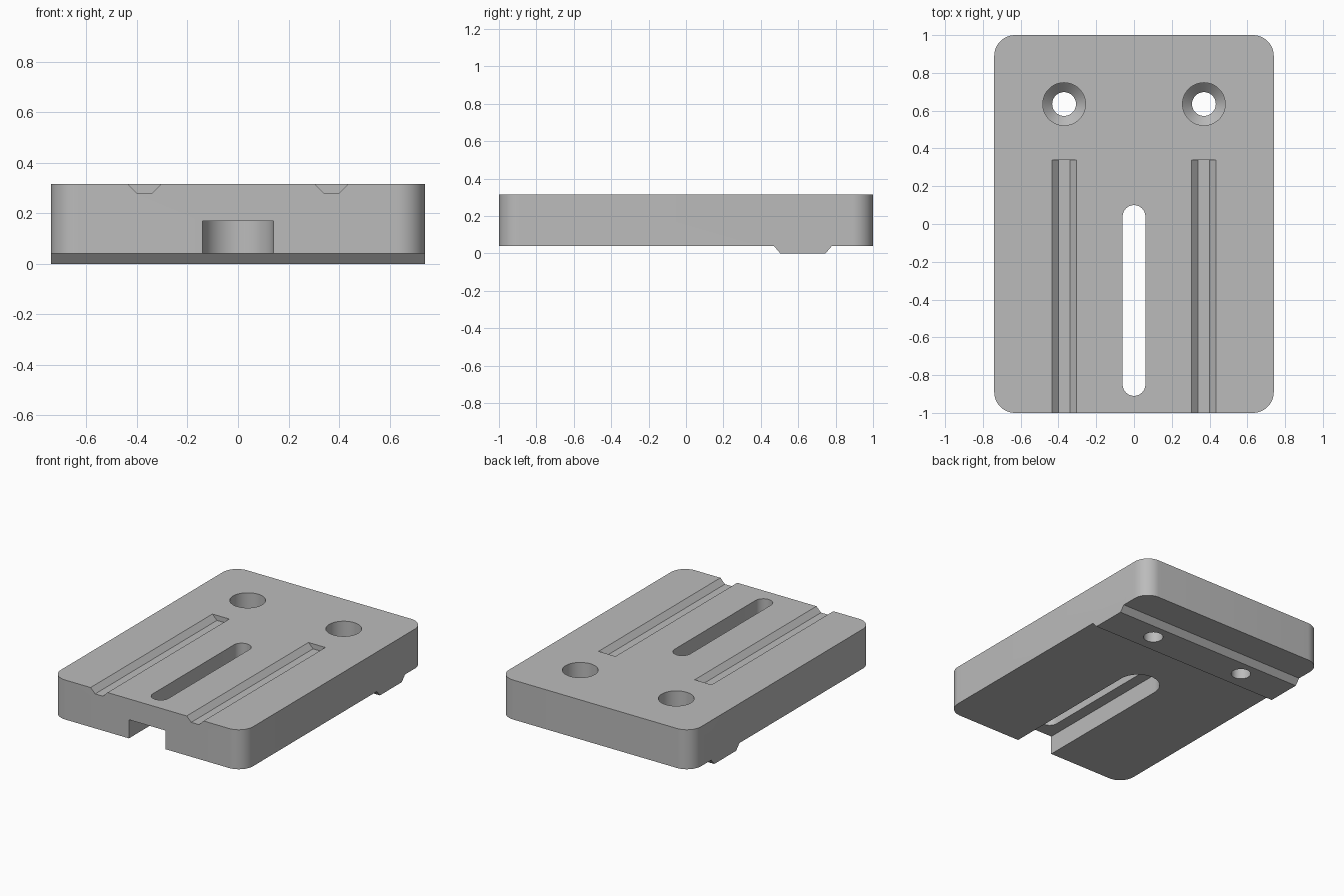
import bpy, math
from mathutils import Matrix

cube = bpy.data.objects.get("Cube")
if cube:
    bpy.data.objects.remove(cube, do_unlink=True)

grey = bpy.data.materials.new("machined grey")
grey.use_nodes = True
grey.diffuse_color = (0.5, 0.5, 0.5, 1)
grey.node_tree.nodes["Principled BSDF"].inputs["Base Color"].default_value = (0.5, 0.5, 0.5, 1)


def loft(name, rings):
    """Closed solid through rings of equal point count."""
    n = len(rings[0])
    verts = [p for ring in rings for p in ring]
    faces = [list(range(n))[::-1], [len(verts) - n + i for i in range(n)]]
    for r in range(len(rings) - 1):
        for i in range(n):
            j = (i + 1) % n
            faces.append([r * n + i, r * n + j, r * n + n + j, r * n + n + i])
    mesh = bpy.data.meshes.new(name)
    mesh.from_pydata(verts, [], faces)
    mesh.materials.append(grey)
    obj = bpy.data.objects.new(name, mesh)
    bpy.context.collection.objects.link(obj)
    return obj


def prism(name, outline, z0, z1):
    return loft(name, [[(x, y, z) for x, y in outline] for z in (z0, z1)])


def rounded(x0, x1, y0, y1, r, steps=12):
    """Counter-clockwise rectangle with rounded corners."""
    corners = [(x1 - r, y1 - r), (x0 + r, y1 - r), (x0 + r, y0 + r), (x1 - r, y0 + r)]
    pts = []
    for k, (cx, cy) in enumerate(corners):
        for i in range(steps + 1):
            a = math.pi / 2 * (k + i / steps)
            p = (cx + r * math.cos(a), cy + r * math.sin(a))
            if not pts or math.dist(p, pts[-1]) > 1e-5:
                pts.append(p)
    if math.dist(pts[0], pts[-1]) < 1e-5:
        pts.pop()
    return pts


W, TOP, BASE = 0.74, 0.315, 0.04
plate = prism("mounting_plate", rounded(-W, W, -1, 1, 0.11), 0, TOP)
cutters = []

# Underside cut back on both sides of the cross rail
for name, far, edge, low in (("front_relief", -1.2, 0.47, 0.59), ("back_relief", 1.2, 0.78, 0.66)):
    profile = [(far, -0.1), (low, -0.1), (edge, BASE), (far, BASE)]
    if far > 0:
        profile.reverse()
    cutters.append(loft(name, [[(x, y, z) for y, z in profile] for x in (-1, 1)]))

# Long through slot and the wider channel beneath it
cutters.append(prism("slot_cutter", rounded(-0.06, 0.06, -0.91, 0.10, 0.06), -0.2, 0.5))
cutters.append(prism("channel_cutter", rounded(-0.14, 0.14, -1.5, 0.18, 0.14), -0.2, 0.17))

for side, s in (("left", 1), ("right", -1)):
    # Trapezoid groove on the top face, open at the front
    profile = [(-0.03, 0.28), (0.03, 0.28), (0.085, 0.335), (-0.085, 0.335)]
    cutters.append(loft(side + "_groove_cutter",
                        [[(s * 0.37 + x, y, z) for x, z in profile] for y in (0.34, -1.2)]))
    # Recessed screw hole with a tapered seat
    steps = [(-0.1, 0.063), (0.14, 0.063), (0.19, 0.113), (0.4, 0.113)]
    angles = [2 * math.pi * i / 48 for i in range(48)]
    cutters.append(loft(side + "_screw_hole_cutter",
                        [[(s * 0.37 + r * math.cos(a), 0.635 + r * math.sin(a), z) for a in angles]
                         for z, r in steps]))

for cutter in cutters:
    cutter.hide_render = True
    cutter.hide_set(True)
    mod = plate.modifiers.new(cutter.name, 'BOOLEAN')
    mod.operation = 'DIFFERENCE'
    mod.solver = 'EXACT'
    mod.object = cutter

# Apply the cuts and remove the helpers
bpy.context.view_layer.update()
graph = bpy.context.evaluated_depsgraph_get()
result = bpy.data.meshes.new_from_object(plate.evaluated_get(graph))
plate.modifiers.clear()
plate.data = result
for cutter in cutters:
    bpy.data.objects.remove(cutter, do_unlink=True)

bpy.ops.object.select_all(action='DESELECT')
plate.select_set(True)
bpy.context.view_layer.objects.active = plate
bpy.ops.object.shade_smooth_by_angle(angle=math.radians(30))
